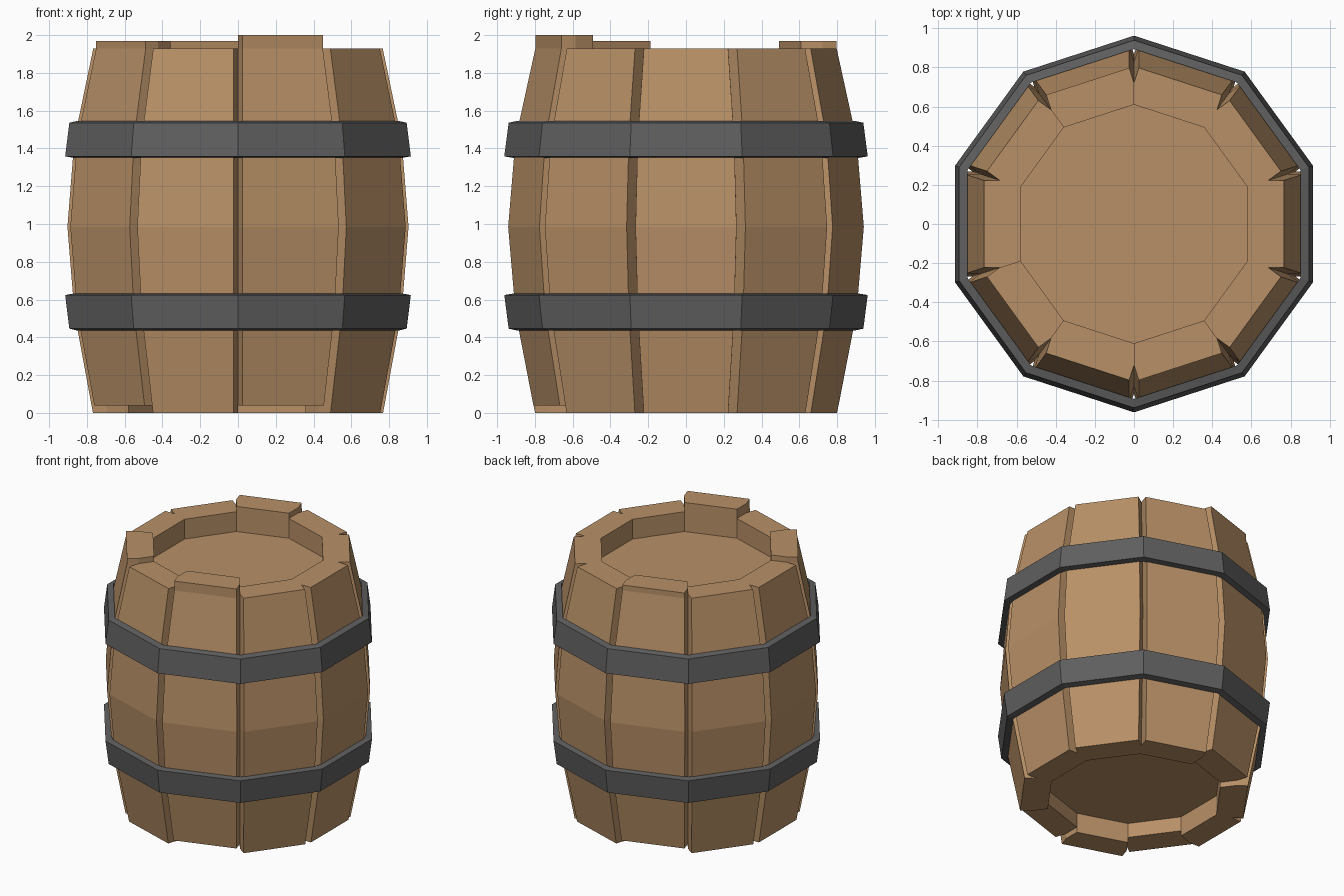
import bpy, bmesh, math

if "Cube" in bpy.data.objects:
    bpy.data.objects.remove(bpy.data.objects["Cube"])

N = 10
HALF = math.pi / N
TAN, COS = math.tan(HALF), math.cos(HALF)


def material(name, color):
    m = bpy.data.materials.new(name)
    m.diffuse_color = (*color, 1)
    m.use_nodes = True
    m.node_tree.nodes["Principled BSDF"].inputs["Base Color"].default_value = m.diffuse_color
    return m


wood = material("wood", (0.48, 0.28, 0.135))
iron = material("iron", (0.115, 0.115, 0.115))


def make_object(name, bm, mat):
    bmesh.ops.recalc_face_normals(bm, faces=bm.faces[:])
    me = bpy.data.meshes.new(name)
    bm.to_mesh(me)
    bm.free()
    me.materials.append(mat)
    ob = bpy.data.objects.new(name, me)
    bpy.context.collection.objects.link(ob)
    return ob


def bridge(bm, loops, closed=False):
    """Skin quads between equal vertex loops; cap the ends unless closed."""
    count = len(loops)
    for i in range(count if closed else count - 1):
        a, b = loops[i], loops[(i + 1) % count]
        for j in range(len(a)):
            k = (j + 1) % len(a)
            bm.faces.new((a[j], a[k], b[k], b[j]))
    if not closed:
        bm.faces.new(loops[0])
        bm.faces.new(loops[-1])


def decagon(bm, apothem, z):
    r = apothem / COS
    return [bm.verts.new((r * math.cos((2 * i + 1) * HALF),
                          r * math.sin((2 * i + 1) * HALF), z)) for i in range(N)]


# Bulging staves with a V groove along each seam; three of them sit higher
INNER = 0.58
RAISED = {8: 2.0, 3: 1.97, 6: 1.97}


def stave_section(bm, a, z):
    t = a * TAN - 0.026
    g = a / COS - 0.083
    gx, gy = g * COS, g * math.sin(HALF)
    it = INNER * TAN
    return [bm.verts.new((x, y, z)) for x, y in
            ((a, -t), (a, t), (gx, gy), (INNER, it), (INNER, -it), (gx, -gy))]


for i in range(N):
    raised = i in RAISED
    profile = [(0.776, 0.04) if raised else (0.768, 0.0),
               (0.866, 0.53), (0.903, 0.985), (0.866, 1.45), (0.766, 1.93)]
    if raised:
        profile.append((0.766, RAISED[i]))
    bm = bmesh.new()
    bridge(bm, [stave_section(bm, a, z) for a, z in profile])
    ob = make_object(f"stave_{i + 1}", bm, wood)
    ob.rotation_euler.z = 2 * HALF * i

# Recessed lid and base boards
for name, z0, z1 in (("lid", 1.70, 1.78), ("base", 0.15, 0.23)):
    bm = bmesh.new()
    bridge(bm, [decagon(bm, INNER, z0), decagon(bm, INNER, z1)])
    make_object(name, bm, wood)

# Two tapered hoops, mirrored about the middle of the barrel
HOOP = [(0.915, 1.358), (0.893, 1.536), (0.850, 1.546), (0.868, 1.350)]
for name, flip in (("upper_hoop", False), ("lower_hoop", True)):
    bm = bmesh.new()
    bridge(bm, [decagon(bm, a, 1.982 - z if flip else z) for a, z in HOOP], closed=True)
    make_object(name, bm, iron)
